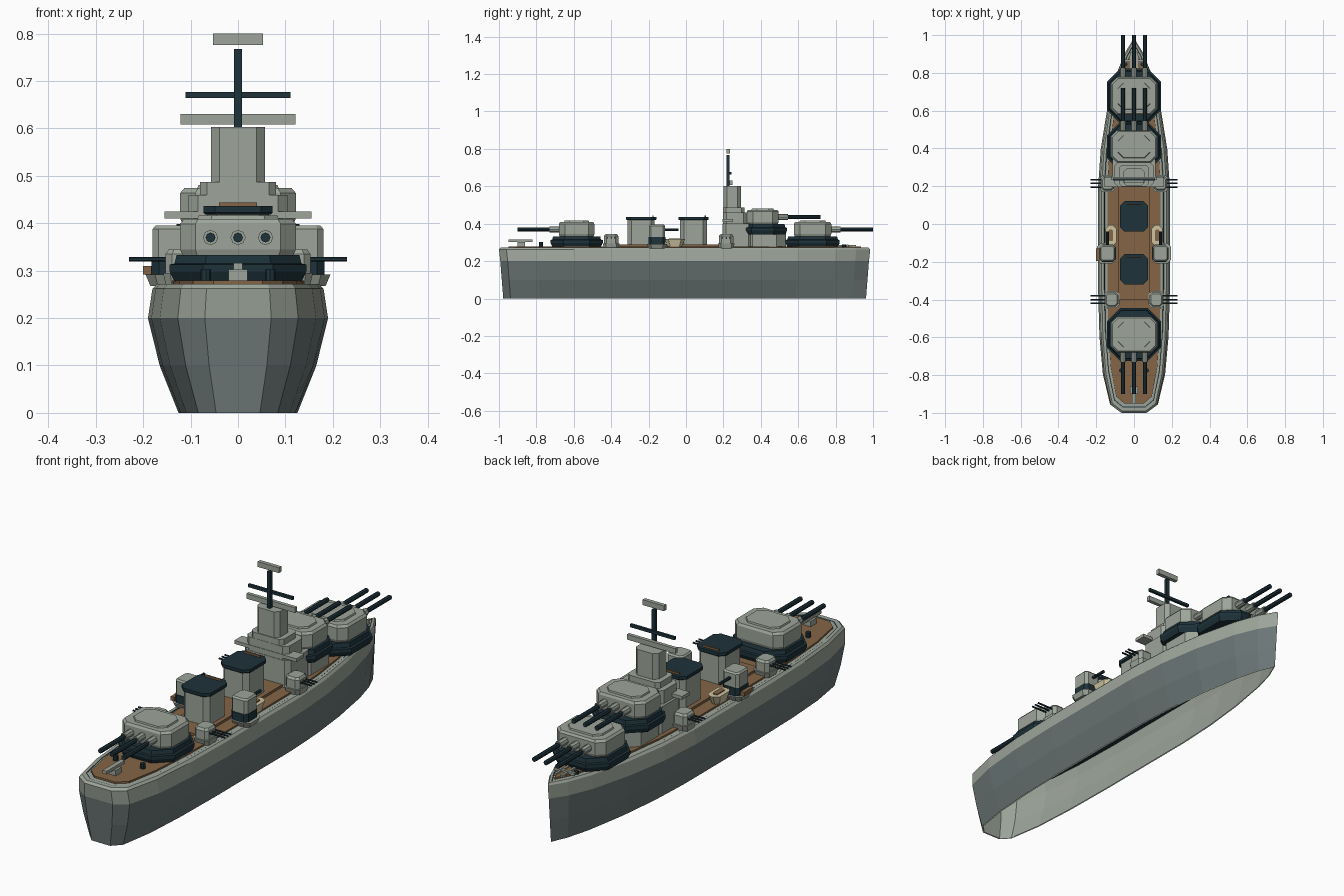
import bpy
import bmesh
from mathutils import Vector

if "Cube" in bpy.data.objects:
    bpy.data.objects.remove(bpy.data.objects["Cube"])


def material(name, rgb):
    lin = [(((c / 255) + 0.055) / 1.055) ** 2.4 for c in rgb] + [1]
    m = bpy.data.materials.new(name)
    m.use_nodes = True
    m.diffuse_color = lin
    m.node_tree.nodes["Principled BSDF"].inputs["Base Color"].default_value = lin
    return m


GREY = material("light grey paint", (157, 165, 154))
HULL = material("hull blue grey", (108, 119, 119))
DARK = material("dark navy steel", (29, 50, 58))
WOOD = material("deck wood", (132, 101, 70))
CREAM = material("cream boat", (205, 195, 160))


def loft(name, rings, mats, rule=None, caps=True):
    """Skin a list of closed rings; rule(i) gives the material slot of band i."""
    bm = bmesh.new()
    loops = [[bm.verts.new(p) for p in r] for r in rings]
    n = len(loops[0])
    for i, (a, b) in enumerate(zip(loops, loops[1:])):
        for k in range(n):
            j = (k + 1) % n
            f = bm.faces.new((a[k], a[j], b[j], b[k]))
            f.material_index = rule(i) if rule else 0
    if caps:
        bm.faces.new(loops[0][::-1])
        bm.faces.new(loops[-1])
    bmesh.ops.recalc_face_normals(bm, faces=bm.faces)
    me = bpy.data.meshes.new(name)
    bm.to_mesh(me)
    bm.free()
    for m in mats:
        me.materials.append(m)
    ob = bpy.data.objects.new(name, me)
    bpy.context.collection.objects.link(ob)
    return ob


def octagon(cx, cy, w, d, c, z):
    pts = [(w - c, -d), (w, c - d), (w, d - c), (w - c, d)]
    pts += [(-x, y) for x, y in pts[::-1]]
    return [(cx + x, cy + y, z) for x, y in pts]


def block(name, cx, cy, w, d, c, layers, mat):
    """Chamfered block through layers of (height, scale)."""
    return loft(name, [octagon(cx, cy, w * s, d * s, c * s, z) for z, s in layers], [mat])


def box(name, x, y, z, mat):
    """Box from (min, max) pairs."""
    ring = lambda h: [(x[0], y[0], h), (x[1], y[0], h), (x[1], y[1], h), (x[0], y[1], h)]
    return loft(name, [ring(z[0]), ring(z[1])], [mat])


def rod(name, a, b, r, mat, sides=8):
    a, b = Vector(a), Vector(b)
    bpy.ops.mesh.primitive_cylinder_add(vertices=sides, radius=r, depth=(b - a).length,
                                        location=(a + b) / 2)
    ob = bpy.context.object
    ob.name = name
    ob.rotation_euler = (b - a).to_track_quat("Z", "Y").to_euler()
    ob.data.materials.append(mat)
    return ob


# Hull: one half outline, mirrored and scaled at each level
HALF = [(0.07, -1), (0.127, -0.96), (0.165, -0.8), (0.183, -0.6), (0.19, -0.35), (0.19, 0.2),
        (0.176, 0.4), (0.144, 0.6), (0.093, 0.8), (0.048, 0.91)]


def outline(z, fx, fy):
    right = [(x * fx, y * fy, z) for x, y in HALF]
    return right + [(0, 0.985 * fy, z)] + [(-x, y, h) for x, y, h in right[::-1]]


levels = [(0, 0.66, 0.977), (0.1, 0.87, 0.985), (0.2, 1, 0.993), (0.262, 0.95, 1),
          (0.272, 0.9, 0.99), (0.272, 0.83, 0.972), (0.27, 0.815, 0.967), (0.272, 0.7, 0.93)]
hull = loft("hull", [outline(*v) for v in levels], [HULL, GREY, DARK],
            lambda i: 0 if i < 2 else 2 if i == 5 else 1, caps=False)
loft("hull_lining", [outline(z, f - 0.03, g - 0.006) for z, f, g in levels[:4]], [GREY], caps=False)
loft("deck_underside", [outline(0.245, 0.92, 0.985), outline(0.255, 0.9, 0.985)], [DARK])
loft("deck", [outline(0.262, 0.745, 0.95), outline(0.279, 0.745, 0.95)], [WOOD])
box("midship_deck", (-0.085, 0.085), (-0.4, 0.2), (0.27, 0.29), WOOD)


# Main turrets
def turret(name, cy, z, face, w, d, reach):
    block(name + "_barbette", 0, cy, w + 0.022, d + 0.045, 0.07,
          [(z - 0.056, 0.93), (z - 0.035, 1), (z - 0.02, 1), (z - 0.018, 0.93), (z, 0.9)], DARK)
    block(name + "_house", 0, cy, w, d, 0.032,
          [(z, 0.96), (z + 0.012, 1), (z + 0.066, 1), (z + 0.076, 0.93)], GREY)
    block(name + "_roof", 0, cy, w * 0.72, d * 0.72, 0.03, [(z + 0.07, 1), (z + 0.083, 0.95)], GREY)
    front = cy + face * (d - 0.01)
    for i in (-1, 0, 1):
        x, h = i * 0.058, z + 0.037
        rod(name + "_collar", (x, front, h), (x, front + face * 0.06, h), 0.016, GREY)
        rod(name + "_barrel", (x, front, h), (x, reach, h), 0.0105, DARK)


turret("aft_turret", -0.585, 0.333, -1, 0.122, 0.095, -0.9)
turret("bow_turret", 0.677, 0.333, 1, 0.122, 0.1, 1.0)
turret("raised_turret", 0.41, 0.398, 1, 0.122, 0.085, 0.72)
block("raised_turret_base", 0, 0.42, 0.115, 0.115, 0.05, [(0.27, 1), (0.35, 1)], GREY)

# Bridge and tower
block("bridge_base", 0, 0.275, 0.115, 0.08, 0.02, [(0.27, 1), (0.4, 1)], GREY)
block("bridge_middle", 0, 0.262, 0.104, 0.065, 0.02, [(0.4, 1), (0.46, 1)], GREY)
block("bridge_upper", 0, 0.255, 0.08, 0.057, 0.015, [(0.46, 1), (0.487, 1)], GREY)
block("bridge_tower", 0, 0.247, 0.057, 0.046, 0.018, [(0.48, 1), (0.603, 1)], GREY)
box("bridge_wings", (-0.155, 0.155), (0.195, 0.25), (0.41, 0.425), GREY)

# Mast with spars
box("mast", (-0.008, 0.008), (0.217, 0.233), (0.6, 0.768), DARK)
box("yardarm", (-0.111, 0.111), (0.23, 0.242), (0.664, 0.677), DARK)
box("lower_radar", (-0.121, 0.121), (0.233, 0.249), (0.608, 0.631), GREY)
box("top_radar", (-0.053, 0.053), (0.216, 0.234), (0.776, 0.8), GREY)

# Funnels
for cy in (0.04, -0.24):
    block("funnel", 0, cy, 0.065, 0.072, 0.02, [(0.27, 1), (0.425, 1)], GREY)
    block("funnel_cap", 0, cy, 0.073, 0.081, 0.024, [(0.419, 0.95), (0.423, 1), (0.436, 1)], DARK)
    box("funnel_vent", (-0.04, 0.04), (cy + 0.06, cy + 0.066), (0.433, 0.444), WOOD)

for s in (-1, 1):
    # Secondary gun mounts on side platforms
    block("side_platform", s * 0.145, -0.155, 0.05, 0.055, 0.02, [(0.268, 0.8), (0.292, 1)], GREY)
    block("side_mount_base", s * 0.14, -0.155, 0.042, 0.046, 0.015, [(0.292, 1), (0.328, 1)], DARK)
    block("side_mount_house", s * 0.14, -0.155, 0.04, 0.043, 0.012,
          [(0.326, 1), (0.388, 1), (0.395, 0.85)], GREY)
    rod("side_mount_barrel", (s * 0.14, -0.12, 0.367), (s * 0.14, -0.04, 0.367), 0.007, DARK)

    # Lifeboats
    block("lifeboat", s * 0.122, -0.06, 0.03, 0.055, 0.02, [(0.279, 0.7), (0.318, 1)], CREAM)
    block("lifeboat_seats", s * 0.122, -0.06, 0.012, 0.03, 0.006, [(0.31, 1), (0.322, 1)], WOOD)

    # Anti-aircraft mounts with triple barrels pointing outboard
    for x, y in ((0.118, -0.4), (0.14, 0.215)):
        block("aa_base", s * x, y, 0.04, 0.045, 0.015, [(0.268, 0.85), (0.295, 1)], GREY)
        block("aa_house", s * x, y, 0.035, 0.038, 0.014,
              [(0.295, 1), (0.335, 1), (0.345, 0.8)], GREY)
        for i in (-1, 0, 1):
            yy = y + i * 0.02
            rod("aa_barrel", (s * x, yy, 0.324), (s * 0.23, yy, 0.324), 0.0045, DARK, 6)

    # Deck fittings
    for x, y in ((0.068, -0.775), (0.045, 0.845)):
        rod("bollard", (s * x, y, 0.275), (s * x, y, 0.302 if y < 0 else 0.288), 0.011, DARK)
    box("anchor_chain", (s * 0.016 - 0.005, s * 0.016 + 0.005), (0.8, 0.91), (0.275, 0.285), GREY)

# Wooden locker on the right platform
box("platform_locker", (-0.2, -0.182), (-0.195, -0.13), (0.292, 0.31), WOOD)

# Stern catapult and bow breakwater
box("catapult_post", (-0.02, 0.02), (-0.9, -0.86), (0.275, 0.303), GREY)
box("catapult_rail", (-0.01, 0.01), (-0.95, -0.82), (0.302, 0.316), GREY)
box("breakwater", (-0.05, 0.05), (0.858, 0.87), (0.275, 0.288), GREY)
